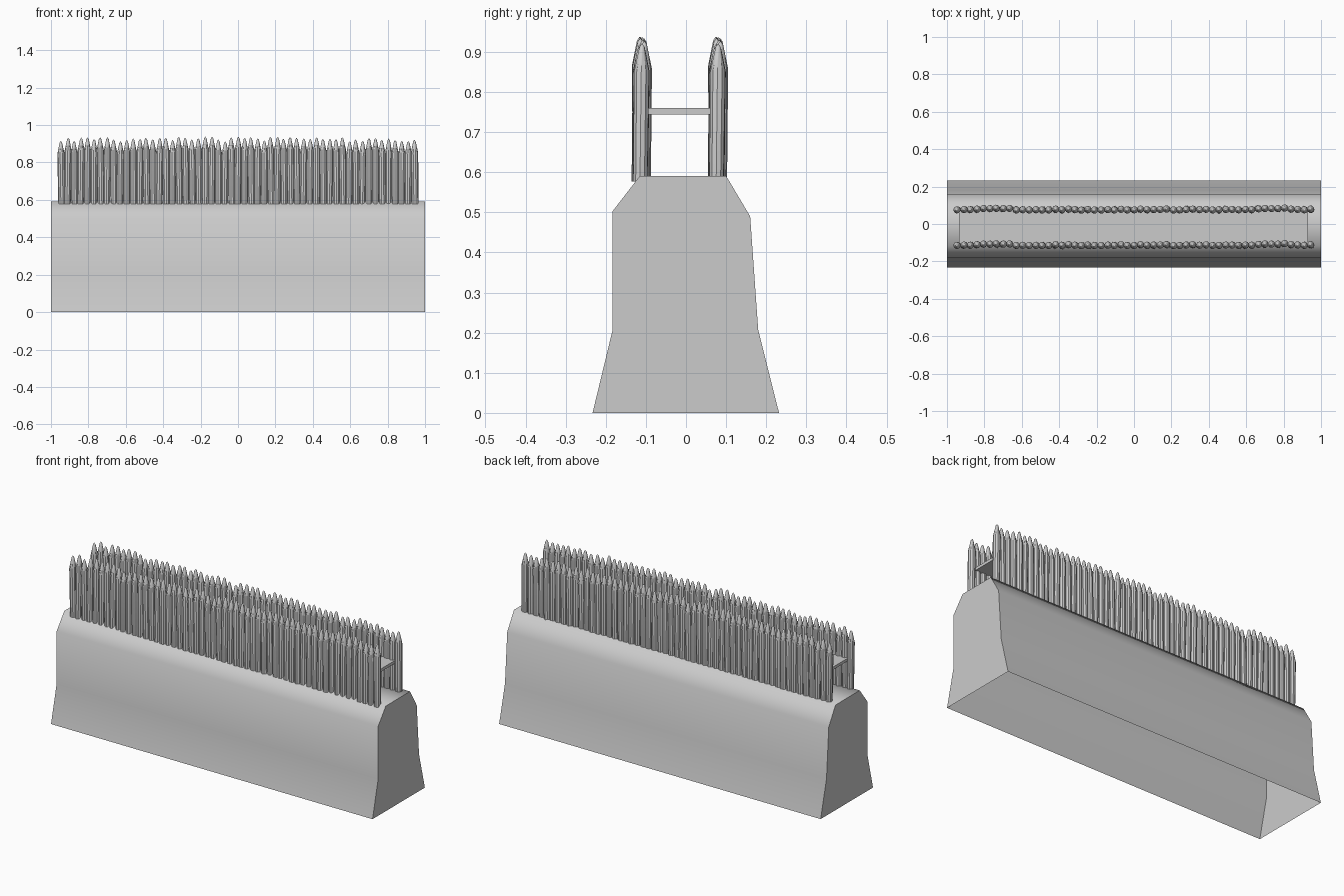
import bpy, bmesh, math, random
from mathutils import Matrix, Vector

if "Cube" in bpy.data.objects:
    bpy.data.objects.remove(bpy.data.objects["Cube"])

random.seed(4)


def add_object(name, bm, angle):
    mesh = bpy.data.meshes.new(name)
    bmesh.ops.recalc_face_normals(bm, faces=bm.faces)
    bm.to_mesh(mesh)
    bm.free()
    obj = bpy.data.objects.new(name, mesh)
    bpy.context.collection.objects.link(obj)
    bpy.ops.object.select_all(action='DESELECT')
    obj.select_set(True)
    bpy.context.view_layer.objects.active = obj
    bpy.ops.object.shade_smooth_by_angle(angle=math.radians(angle))
    return obj


# Earth rampart: extruded cross-section (y, z), capped ends, open underneath
profile = [(-0.233, 0), (-0.183, 0.207), (-0.183, 0.503), (-0.115, 0.591),
           (0.10, 0.591), (0.16, 0.49), (0.18, 0.207), (0.232, 0)]
bm = bmesh.new()
left = [bm.verts.new((-1, y, z)) for y, z in profile]
right = [bm.verts.new((1, y, z)) for y, z in profile]
bm.faces.new(left)
bm.faces.new(right)
for i in range(len(profile) - 1):
    bm.faces.new((left[i], right[i], right[i + 1], left[i + 1]))
add_object("earth_rampart", bm, 60)


# One sharpened stake as stacked rings (radius, height), closed at the bottom
def add_stake(bm, x, y, base, top, lean, spin, sides=10):
    rings = [(0.0185, base), (0.0195, top - 0.07), (0.0065, top - 0.009)]
    loops = []
    for r, z in rings:
        t = (z - base) / (top - base)
        centre = Vector((x, y, z)) + lean * (t - 0.5)
        loops.append([bm.verts.new(centre + Vector((
            r * math.cos(spin + math.tau * k / sides),
            r * math.sin(spin + math.tau * k / sides), 0))) for k in range(sides)])
    for a, b in zip(loops, loops[1:]):
        for k in range(sides):
            n = (k + 1) % sides
            bm.faces.new((a[k], a[n], b[n], b[k]))
    bm.faces.new(loops[0])
    tip = bm.verts.new(Vector((x, y, top)) + lean * 0.5)
    for k in range(sides):
        bm.faces.new((loops[-1][k], loops[-1][(k + 1) % sides], tip))


# Front palisade: a slightly uneven row of stakes
bm = bmesh.new()
COUNT = 55
for i in range(COUNT):
    x = -0.945 + 1.89 * i / (COUNT - 1)
    y = -0.113 + (0.006 if 0.64 < abs(x) < 0.82 else 0) + random.uniform(-0.002, 0.002)
    lean = Vector((random.uniform(-0.006, 0.006), random.uniform(-0.004, 0.005), 0))
    add_stake(bm, x, y, 0.577, random.uniform(0.912, 0.938), lean,
              random.uniform(0, 1))
front = add_object("front_palisade", bm, 35)

# Back palisade: the same row on the other edge of the rampart
back = front.copy()
back.name = "back_palisade"
back.location.y = 0.19
bpy.context.collection.objects.link(back)

# Walkway plank between the two rows
bm = bmesh.new()
bmesh.ops.create_cube(bm, size=1, matrix=Matrix.Translation((-0.002, -0.014, 0.752))
                      @ Matrix.Diagonal((1.866, 0.19, 0.016, 1)))
add_object("walkway", bm, 30)
